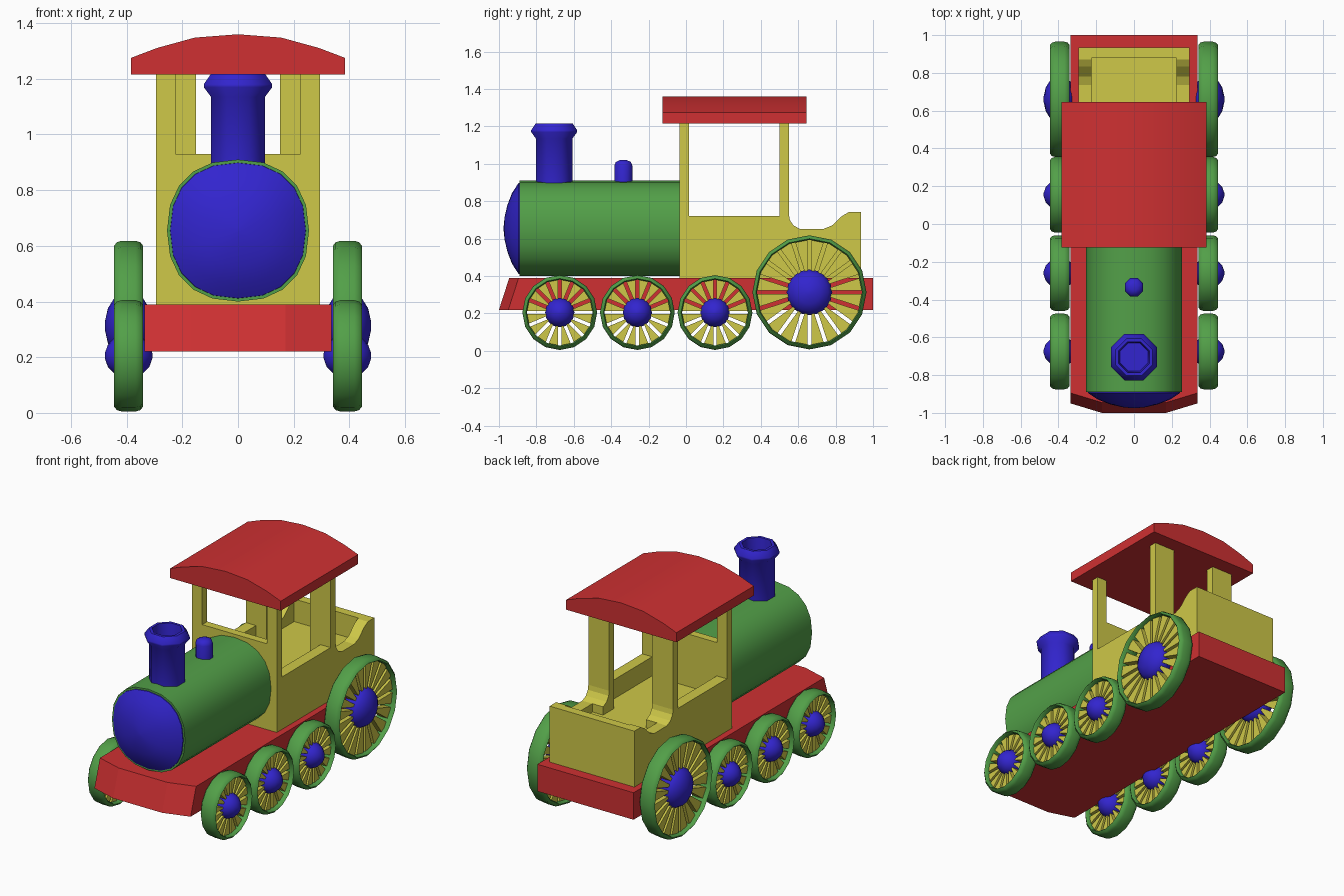
import bpy, bmesh, math
from mathutils import Vector

if "Cube" in bpy.data.objects:
    bpy.data.objects.remove(bpy.data.objects["Cube"])


def material(name, rgb):
    m = bpy.data.materials.new(name)
    m.diffuse_color = (*rgb, 1)
    m.use_nodes = True
    m.node_tree.nodes["Principled BSDF"].inputs["Base Color"].default_value = m.diffuse_color
    return m


RED = material("red", (0.62, 0.03, 0.032))
GREEN = material("green", (0.085, 0.35, 0.065))
BLUE = material("blue", (0.032, 0.018, 0.62))
YELLOW = material("yellow", (0.62, 0.58, 0.065))


def finish(bm, name, mat, smooth=None):
    bmesh.ops.recalc_face_normals(bm, faces=bm.faces)
    me = bpy.data.meshes.new(name)
    bm.to_mesh(me)
    bm.free()
    me.materials.append(mat)
    ob = bpy.data.objects.new(name, me)
    bpy.context.collection.objects.link(ob)
    if smooth:
        bpy.ops.object.select_all(action='DESELECT')
        ob.select_set(True)
        bpy.context.view_layer.objects.active = ob
        bpy.ops.object.shade_smooth_by_angle(angle=math.radians(smooth))
    return ob


def add_loft(bm, rings, caps=True, loop=False):
    """Bridge equal-length point rings, optionally capped or closed into a loop."""
    vs = [[bm.verts.new(p) for p in r] for r in rings]
    n = len(vs[0])
    for k in range(len(vs) if loop else len(vs) - 1):
        a, b = vs[k], vs[(k + 1) % len(vs)]
        for i in range(n):
            j = (i + 1) % n
            bm.faces.new((a[i], a[j], b[j], b[i]))
    if caps and not loop:
        bm.faces.new(vs[0])
        bm.faces.new(vs[-1])


def loft(name, mat, rings, smooth=None, **kw):
    bm = bmesh.new()
    add_loft(bm, rings, **kw)
    return finish(bm, name, mat, smooth)


def box(name, mat, x0, x1, y0, y1, z0, z1):
    return loft(name, mat, [[(x0, y0, z), (x1, y0, z), (x1, y1, z), (x0, y1, z)] for z in (z0, z1)])


def side_prism(name, mat, outline, x0, x1):
    return loft(name, mat, [[(x, y, z) for y, z in outline] for x in (x0, x1)])


def circle(n, r, phase=0.0):
    return [(r * math.cos(2 * math.pi * i / n + phase), r * math.sin(2 * math.pi * i / n + phase))
            for i in range(n)]


# chassis with pointed, sloping front
def chassis_ring(z, dy):
    return [(-0.335, 1, z), (-0.335, -0.95 + dy, z), (-0.17, -1 + dy, z),
            (0.17, -1 + dy, z), (0.335, -0.95 + dy, z), (0.335, 1, z)]


loft("chassis", RED, [chassis_ring(0.22, 0), chassis_ring(0.39, 0.055)])


# boiler: slightly squared circle
def boiler_ring(y, s, n=20, e=2 / 2.3):
    pts = []
    for c, d in circle(n, 1):
        pts.append((s * math.copysign(abs(c) ** e, c), y, 0.655 + s * math.copysign(abs(d) ** e, d)))
    return pts


loft("boiler", GREEN, [boiler_ring(-0.89, 0.255), boiler_ring(-0.03, 0.255)], 40)
loft("boiler_front", BLUE, [boiler_ring(y, s) for y, s in (
    (-0.88, 0.245), (-0.895, 0.243), (-0.93, 0.19), (-0.955, 0.125), (-0.97, 0.06), (-0.975, 0.01))], 40)


# chimney and steam dome, lathed round z
def lathe_z(name, mat, y, profile, n, smooth):
    return loft(name, mat, [[(px, y + py, z) for px, py in circle(n, r, math.pi / n)]
                            for r, z in profile], smooth)


lathe_z("chimney", BLUE, -0.705, [(0.105, 0.85), (0.105, 1.135), (0.133, 1.17), (0.133, 1.18), (0.106, 1.217),
                                  (0.088, 1.217), (0.08, 1.12)], 8, 50)
lathe_z("steam_dome", BLUE, -0.335, [(0.052, 0.87), (0.052, 0.99), (0.044, 1.01), (0.02, 1.02)], 8, 50)

# cab sides, with window and scooped rear edge
scoop = [(0.55, 0.73), (0.555, 0.70), (0.575, 0.67), (0.61, 0.652), (0.735, 0.652), (0.78, 0.67),
         (0.835, 0.722), (0.87, 0.742)]
side = [(-0.035, 0.39), (-0.035, 1.22), (0.015, 1.22), (0.015, 0.72), (0.50, 0.72), (0.50, 1.22),
        (0.55, 1.22)] + scoop + [(0.935, 0.742), (0.935, 0.39)]
inner_post = [(0.50, 0.6), (0.50, 1.22), (0.55, 1.22)] + scoop[:4] + [(0.61, 0.6)]
for s, label in ((1, "right"), (-1, "left")):
    side_prism("cab_side_" + label, YELLOW, side, s * 0.225, s * 0.295)
    side_prism("cab_rear_post_" + label, YELLOW, inner_post, s * 0.15, s * 0.225)
box("cab_front_wall", YELLOW, -0.225, 0.225, -0.035, 0.015, 0.39, 0.93)
box("cab_back_wall", YELLOW, -0.225, 0.225, 0.88, 0.935, 0.39, 0.742)
box("cab_floor", YELLOW, -0.225, 0.225, 0.015, 0.88, 0.39, 0.6)

# arched roof
arch = [(-0.385, 1.275), (-0.29, 1.311), (-0.155, 1.348), (0, 1.36), (0.155, 1.348), (0.29, 1.311), (0.385, 1.275)]
roof = [(-0.385, 1.215)] + arch + [(0.385, 1.215)]
loft("roof", RED, [[(x, y, z) for x, z in roof] for y in (-0.125, 0.645)], 30)


# wheels: tyre, wedge spokes with straight slots between, domed hub
def wheel(label, s, y, z, R, hub, spokes, slot):
    cx = s * 0.393

    def ring(n, r, dx):
        return [(cx + dx, y + a, z + b) for a, b in circle(n, r, math.pi / 2)]

    w = R - 0.024
    section = [(w, -0.045), (R - 0.018, -0.0525), (R - 0.005, -0.042), (R, -0.025),
               (R, 0.025), (R - 0.005, 0.042), (R - 0.018, 0.0525), (w, 0.045)]
    loft("tyre_" + label, GREEN, [ring(16, r, dx) for r, dx in section], 40, loop=True)

    bm = bmesh.new()
    for i in range(spokes):
        mid = (i + 0.5) * 2 * math.pi / spokes
        quad = []
        for e, r in ((-1, hub * 0.8), (-1, w + 0.004), (1, w + 0.004), (1, hub * 0.8)):
            a = mid + e * math.pi / spokes
            u, nrm = Vector((math.cos(a), math.sin(a))), Vector((-math.sin(a), math.cos(a)))
            quad.append(u * r - nrm * e * slot)
        add_loft(bm, [[(cx + dx, y + p.x, z + p.y) for p in quad] for dx in (-0.025, 0.025)])
    finish(bm, "spokes_" + label, YELLOW)

    dome = [(hub * math.cos(t), 0.086 * math.sin(t)) for t in (math.radians(d) for d in range(-84, 85, 24))]
    loft("hub_" + label, BLUE, [ring(16, r, dx) for r, dx in dome], 50)


for s, side_name in ((1, "right"), (-1, "left")):
    for i, y in enumerate((-0.675, -0.26, 0.155)):
        wheel(f"small_{i + 1}_{side_name}", s, y, 0.205, 0.2, 0.08, 16, 0.009)
    wheel("large_" + side_name, s, 0.66, 0.313, 0.305, 0.125, 20, 0.01)
